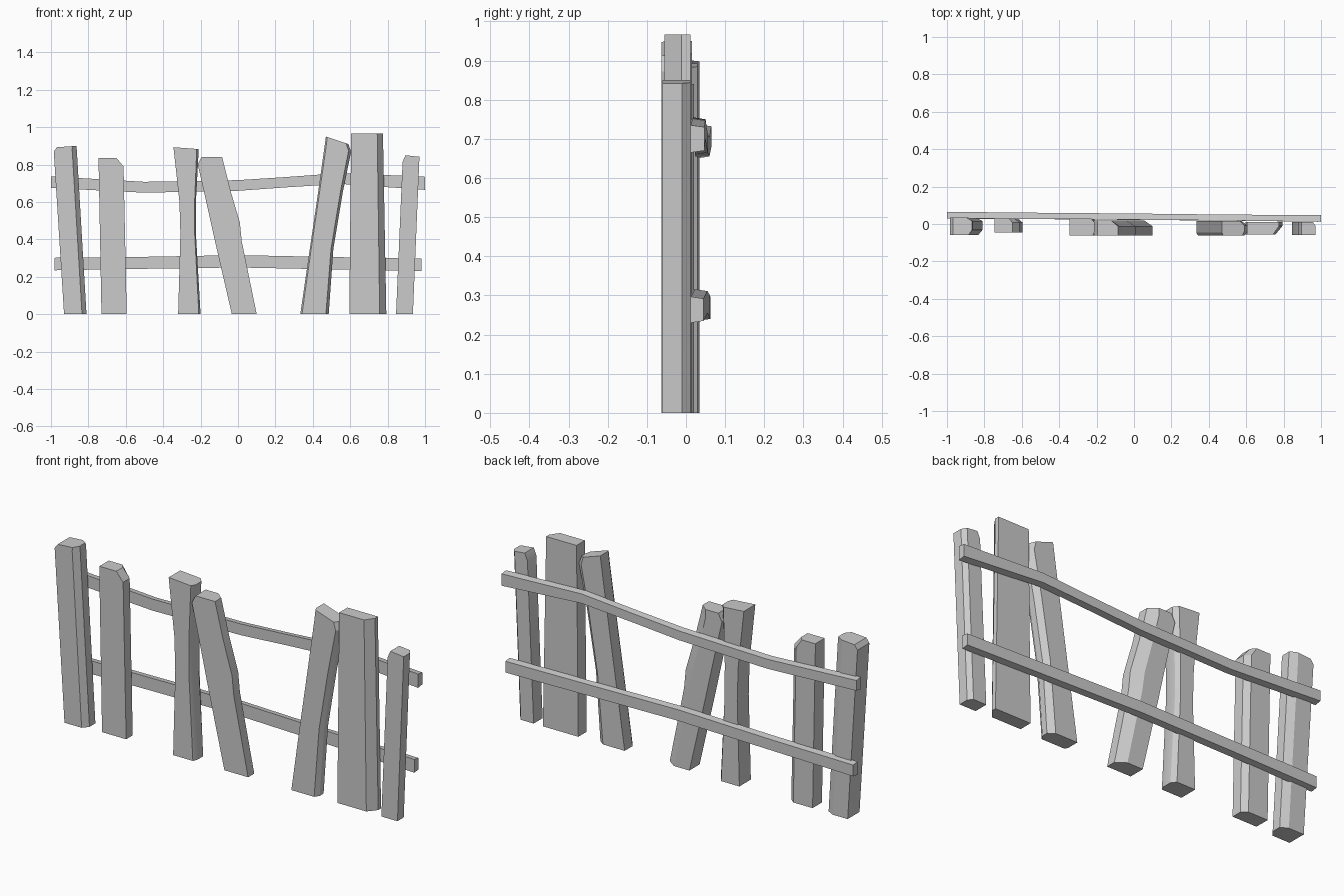
import bpy, bmesh, math

cube = bpy.data.objects.get("Cube")
if cube:
    bpy.data.objects.remove(cube)

wood = bpy.data.materials.new("grey wood")
wood.use_nodes = True
GREY = (0.6, 0.6, 0.6, 1)
wood.diffuse_color = GREY
wood.node_tree.nodes["Principled BSDF"].inputs["Base Color"].default_value = GREY


def loft(name, rings):
    """Skin a closed, capped solid through matching rings of points."""
    bm = bmesh.new()
    loops = [[bm.verts.new(p) for p in ring] for ring in rings]
    n = len(loops[0])
    for a, b in zip(loops, loops[1:]):
        for i in range(n):
            j = (i + 1) % n
            bm.faces.new((a[i], a[j], b[j], b[i]))
    bm.faces.new(loops[0][::-1])
    bm.faces.new(loops[-1])
    bmesh.ops.recalc_face_normals(bm, faces=bm.faces[:])
    mesh = bpy.data.meshes.new(name)
    bm.to_mesh(mesh)
    bm.free()
    mesh.materials.append(wood)
    obj = bpy.data.objects.new(name, mesh)
    bpy.context.collection.objects.link(obj)
    bpy.ops.object.select_all(action='DESELECT')
    obj.select_set(True)
    bpy.context.view_layer.objects.active = obj
    bpy.ops.object.shade_smooth_by_angle(angle=math.radians(25))
    return obj


def section(front_left=None, front_right=None, back_right=None, back_left=None):
    """Unit plank outline; each named corner may be cut by (width, depth)."""
    pts = []
    corners = [((0, 0), front_left), ((1, 0), front_right),
               ((1, 1), back_right), ((0, 1), back_left)]
    for (u, v), cut in corners:
        if not cut:
            pts.append((u, v))
            continue
        along = (u + cut[0] * (1 - 2 * u), v)
        down = (u, v + cut[1] * (1 - 2 * v))
        pts += [down, along] if u == v else [along, down]
    return pts


def plank(name, y0, y1, outline, levels):
    """Levels run upward as (left x, right x, left z, right z)."""
    loft(name, [[(xl + u * (xr - xl), y0 + v * (y1 - y0), zl + u * (zr - zl))
                 for u, v in outline] for xl, xr, zl, zr in levels])


def rail(name, stations):
    """Stations run along x as (x, front y, back y, bottom z, top z)."""
    loft(name, [[(x, y0, z0), (x, y1, z0 + .005), (x, y1, z1 - .005), (x, y0, z1)]
                for x, y0, y1, z0, z1 in stations])


# Uneven upright boards, from the model's right to its left
plank("far_right_board", -.06, .035,
      section(front_right=(.2, .3), back_right=(.3, .2)),
      [(-.93, -.81, 0, 0), (-.985, -.862, .87, .88), (-.968, -.865, .893, .90)])
plank("right_board", -.045, .03, section(back_right=(.2, .3)),
      [(-.73, -.595, 0, 0), (-.745, -.612, .79, .79), (-.745, -.65, .836, .836)])
plank("centre_right_board", -.062, .03,
      section(front_right=(.08, .25), back_right=(.15, .25)),
      [(-.32, -.2, 0, 0), (-.308, -.225, .43, .43),
       (-.313, -.225, .6, .6), (-.345, -.21, .893, .883)])
plank("leaning_centre_board", -.062, .02, section(back_right=(.35, .4)),
      [(-.033, .1, 0, 0), (-.123, .02, .39, .39), (-.145, .01, .49, .49),
       (-.183, -.04, .66, .66), (-.215, -.075, .8, .8), (-.195, -.085, .84, .84)])
plank("leaning_left_board", -.062, .015,
      section(front_left=(.06, .2), front_right=(.1, .3), back_right=(.2, .3)),
      [(.333, .485, 0, 0), (.384, .51, .35, .35), (.428, .56, .65, .65),
       (.463, .605, .9, .87), (.47, .59, .95, .91)])
plank("wide_left_board", -.055, .012, section(front_right=(.18, .65)),
      [(.595, .793, 0, 0), (.605, .775, .966, .966)])
plank("far_left_board", -.06, .012, section(back_right=(.2, .3)),
      [(.845, .935, 0, 0), (.88, .97, .815, .838), (.895, .97, .85, .842)])

# Two warped rails behind the boards
rail("upper_rail", [(-1, .03, .065, .675, .737), (-.5, .027, .06, .65, .708),
                    (0, .023, .056, .66, .717), (.25, .021, .053, .678, .733),
                    (.55, .018, .05, .697, .755), (1, .012, .047, .665, .735)])
rail("lower_rail", [(-.98, .028, .062, .235, .302), (-.5, .026, .06, .243, .307),
                    (0, .022, .055, .25, .316), (.5, .018, .05, .24, .306),
                    (.98, .012, .045, .23, .297)])
